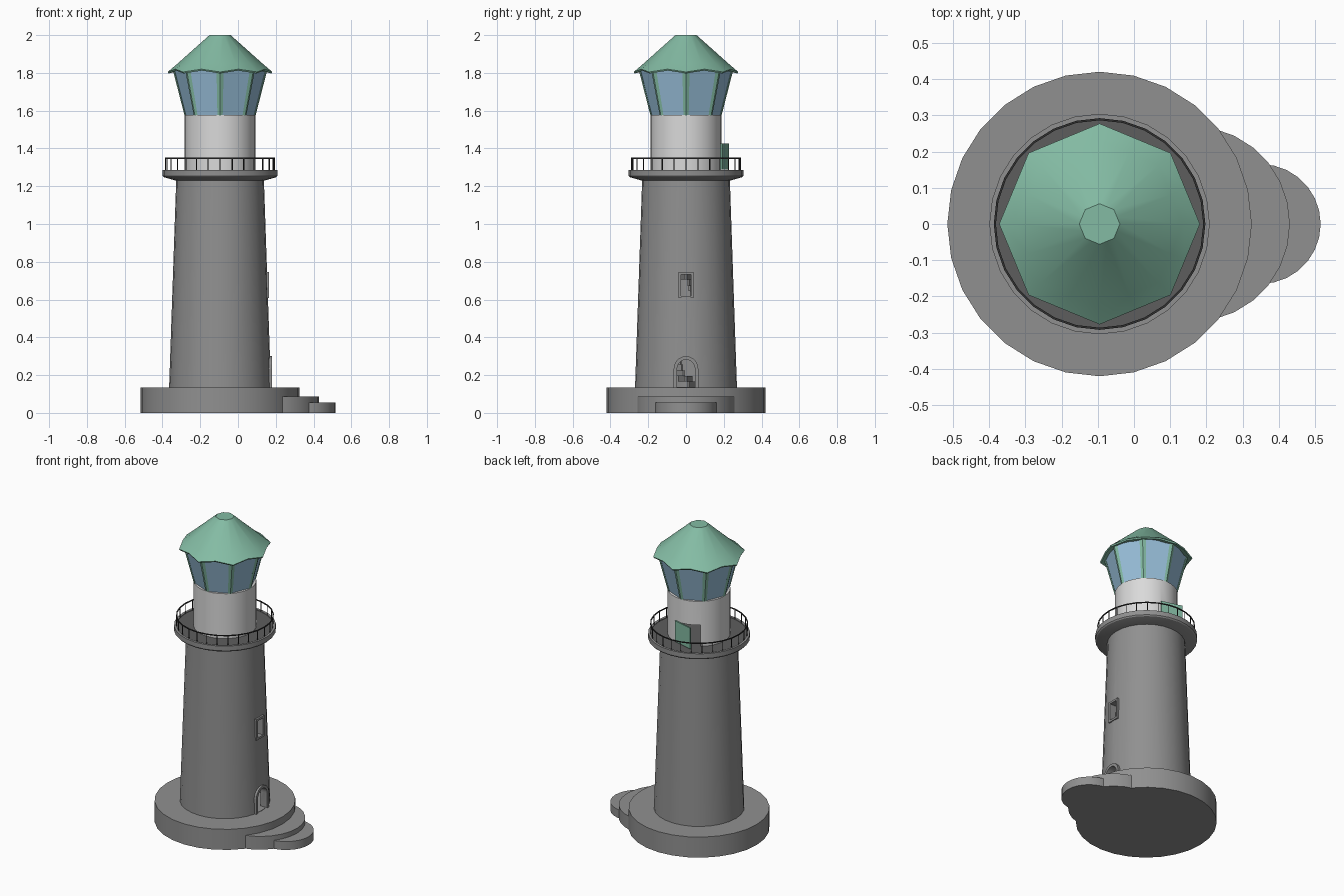
import bpy, bmesh
from math import sin, cos, pi, radians

cube = bpy.data.objects.get("Cube")
if cube:
    bpy.data.objects.remove(cube, do_unlink=True)

AXIS = -0.095   # x of the tower axis
SIDES = 28


def material(name, r, g, b):
    m = bpy.data.materials.new(name)
    m.use_nodes = True
    m.diffuse_color = (r, g, b, 1)
    bsdf = next(n for n in m.node_tree.nodes if n.type == 'BSDF_PRINCIPLED')
    bsdf.inputs["Base Color"].default_value = (r, g, b, 1)
    return m


stone = material("grey stone", .28, .28, .28)
dark = material("dark grey", .11, .11, .11)
black = material("black iron", .03, .03, .03)
white = material("white wall", .70, .70, .70)
green = material("green copper", .23, .50, .37)
glass = material("blue glass", .32, .53, .71)


def circle(r, z, n=SIDES, x=0, y=0):
    return [(x + r * cos(2 * pi * i / n), y + r * sin(2 * pi * i / n), z) for i in range(n)]


def levels(points, z0, z1):
    return [[(x, y, z) for x, y in points] for z in (z0, z1)]


def loft(name, parts, mat, closed=False):
    """Skin each list of rings; cap the ends, or join last to first."""
    bm = bmesh.new()
    for rings in parts:
        vs = [[bm.verts.new(p) for p in ring] for ring in rings]
        n = len(vs[0])
        pairs = list(zip(vs, vs[1:]))
        if closed:
            pairs.append((vs[-1], vs[0]))
        else:
            bm.faces.new(vs[0][::-1])
            bm.faces.new(vs[-1])
        for a, b in pairs:
            for i in range(n):
                j = (i + 1) % n
                bm.faces.new((a[i], a[j], b[j], b[i]))
    bmesh.ops.recalc_face_normals(bm, faces=bm.faces)
    me = bpy.data.meshes.new(name)
    bm.to_mesh(me)
    bm.free()
    me.materials.append(mat)
    ob = bpy.data.objects.new(name, me)
    ob.location.x = AXIS
    bpy.context.scene.collection.objects.link(ob)
    return ob


def cut(ob, cutter):
    cutter.hide_render = True
    mod = ob.modifiers.new("opening", 'BOOLEAN')
    mod.operation, mod.solver, mod.object = 'DIFFERENCE', 'EXACT', cutter
    bpy.context.view_layer.update()
    dg = bpy.context.evaluated_depsgraph_get()
    me = bpy.data.meshes.new_from_object(ob.evaluated_get(dg))
    ob.modifiers.clear()
    ob.data = me
    bpy.data.objects.remove(cutter, do_unlink=True)


def smooth(*obs):
    bpy.ops.object.select_all(action='DESELECT')
    for ob in obs:
        ob.select_set(True)
    bpy.context.view_layer.objects.active = obs[0]
    bpy.ops.object.shade_smooth_by_angle(angle=radians(30))


# Base and entrance steps
base = loft("base", [[circle(.42, 0), circle(.42, .135)]], stone)
upper_step = loft("upper_step", [[circle(.27, 0, x=.255), circle(.27, .087, x=.255)]], stone)
lower_step = loft("lower_step", [[circle(.165, 0, x=.445), circle(.165, .055, x=.445)]], stone)

# Hollow tapered tower
tower = loft("tower", [[circle(.27, .13), circle(.232, 1.24),
                        circle(.20, 1.24), circle(.235, .13)]], stone, closed=True)


def arch(w, bottom, spring):
    top = [(w * cos(pi * i / 10), spring + w * sin(pi * i / 10)) for i in range(11)]
    return [(w, bottom)] + top + [(-w, bottom)]


def rect(w, z0, z1):
    return [(w, z0), (w, z1), (-w, z1), (-w, z0)]


def along_x(points, x0, x1):
    return [[(x, y, z) for y, z in points] for x in (x0, x1)]


def surround(name, outer, inner, x0, x1, closed):
    rings = [[(x0, *o), (x1, *o), (x1, *i), (x0, *i)] for o, i in zip(outer, inner)]
    return loft(name, [rings], stone, closed)


# Doorway and window in the tower
door_hole, window_hole = arch(.047, .137, .235), rect(.027, .62, .732)
cut(tower, loft("door_cutter", [along_x(door_hole, .12, .4)], stone))
cut(tower, loft("window_cutter", [along_x(window_hole, .12, .4)], stone))
door_frame = surround("door_frame", arch(.065, .13, .235), door_hole, .225, .274, False)
window_frame = surround("window_frame", rect(.04, .607, .745), window_hole, .235, .259, True)


# Spiral stair inside the tower
def tread(i):
    a = radians(150 + 20 * i)
    b = a + radians(22)
    pts = [(r * cos(t), r * sin(t)) for r, t in ((.03, a), (.2, a), (.2, b), (.03, b))]
    z = .135 + .03 * i
    return levels(pts, z, z + .03)


loft("spiral_stair", [tread(i) for i in range(35)], stone)

# Gallery with rim and deck
gallery = loft("gallery_rim", [[circle(.2, 1.23), circle(.235, 1.23), circle(.298, 1.248),
                                circle(.304, 1.255), circle(.304, 1.286), circle(.289, 1.286),
                                circle(.289, 1.26), circle(.2, 1.26)]], stone, closed=True)
loft("gallery_deck", [[circle(.292, 1.255), circle(.292, 1.281)]], dark)

# Railing
rail_r, t = .289, .003
loft("rail", [[circle(rail_r - t, 1.345), circle(rail_r + t, 1.345),
               circle(rail_r + t, 1.351), circle(rail_r - t, 1.351)]], black, closed=True)
loft("rail_posts", [[circle(.003, 1.275, 4, x, y), circle(.003, 1.348, 4, x, y)]
                    for x, y, _ in circle(rail_r, 0)], black)

# Watch room with its open door
room = loft("watch_room", [[circle(.187, 1.275), circle(.187, 1.576),
                            circle(.165, 1.576), circle(.165, 1.275)]], white, closed=True)
opening = [(r * cos(radians(a)), r * sin(radians(a)))
           for r, a in ((.12, 78), (.25, 78), (.25, 128), (.12, 128))]
cut(room, loft("room_cutter", [levels(opening, 1.26, 1.42)], white))
panel = [(.04, .183), (.042, .191), (-.093, .227), (-.095, .219)]
loft("room_door", [levels(panel, 1.288, 1.425)], green)

# Flared lantern glass
low_r, low_z, high_r, high_z = .184, 1.574, .246, 1.815
loft("lantern_glass", [[circle(low_r, low_z, 8), circle(high_r, high_z, 8)]], glass)


# Lantern corner posts, folded round each glass edge
def post_ring(i, r, z, w):
    pts = []
    for d, along in ((.004, 0), (.004, w), (-.01, 0), (.004, -w)):
        a = radians(45 * i)
        q = r + d - abs(along) * sin(pi / 8) / cos(pi / 8)
        pts.append((q * cos(a) - along * sin(a), q * sin(a) + along * cos(a), z))
    return pts


loft("lantern_posts", [[post_ring(i, low_r, low_z, .014), post_ring(i, high_r, high_z, .019)]
                       for i in range(8)], green)


# Eight-cornered roof with a scalloped eave
def eave(r, z, lift):
    ring = circle(1, 0, 16)
    return [(x * r * (cos(pi / 8) if i % 2 else 1), y * r * (cos(pi / 8) if i % 2 else 1),
             z + lift * (i % 2)) for i, (x, y, _) in enumerate(ring)]


roof = loft("roof", [[eave(.22, 1.818, 0), eave(.272, 1.797, .015), eave(.277, 1.805, .015),
                      eave(.23, 1.845, .006), eave(.056, 2, 0)]], green)

smooth(base, upper_step, lower_step, tower, gallery, room, roof)
